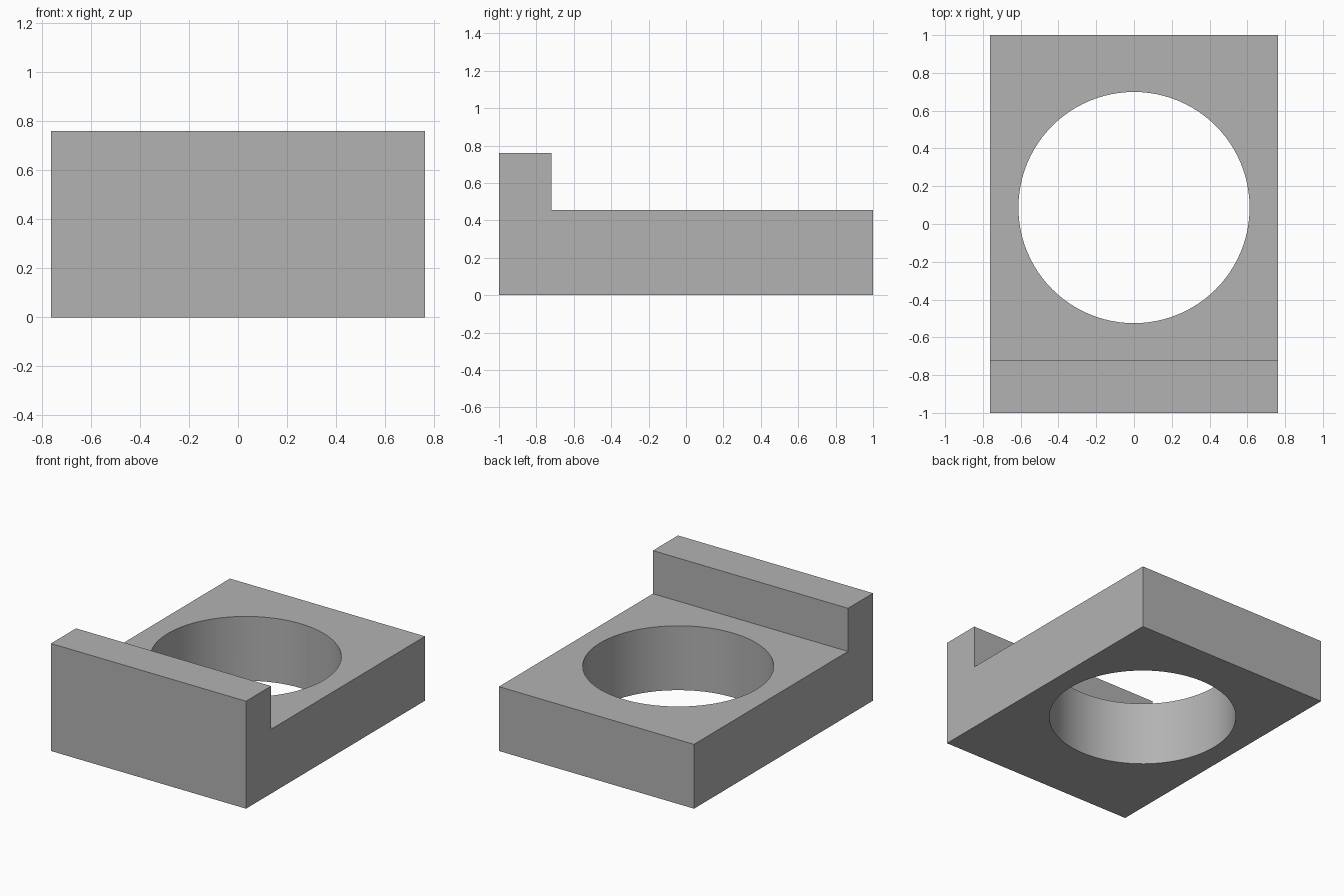
import bpy
import bmesh
from math import radians

if "Cube" in bpy.data.objects:
    bpy.data.objects.remove(bpy.data.objects["Cube"], do_unlink=True)

HALF_WIDTH = 0.763
HALF_LENGTH = 1.0
PLATE_TOP = 0.455
LIP_TOP = 0.76
LIP_BACK = -0.72
HOLE_Y = 0.087
HOLE_RADIUS = 0.612

# Plain grey material
grey = bpy.data.materials.new("plain_grey")
grey.use_nodes = True
colour = (0.448, 0.448, 0.448, 1)
grey.diffuse_color = colour
grey.node_tree.nodes["Principled BSDF"].inputs["Base Color"].default_value = colour

# L-shaped side profile extruded across the width
profile = [
    (-HALF_LENGTH, 0), (HALF_LENGTH, 0), (HALF_LENGTH, PLATE_TOP),
    (LIP_BACK, PLATE_TOP), (LIP_BACK, LIP_TOP), (-HALF_LENGTH, LIP_TOP),
]
bm = bmesh.new()
side = bm.faces.new([bm.verts.new((-HALF_WIDTH, y, z)) for y, z in profile])
extruded = bmesh.ops.extrude_face_region(bm, geom=[side])["geom"]
moved = [v for v in extruded if isinstance(v, bmesh.types.BMVert)]
bmesh.ops.translate(bm, verts=moved, vec=(2 * HALF_WIDTH, 0, 0))
bmesh.ops.recalc_face_normals(bm, faces=bm.faces)
mesh = bpy.data.meshes.new("stepped_block")
bm.to_mesh(mesh)
bm.free()
mesh.materials.append(grey)
block = bpy.data.objects.new("stepped_block", mesh)
bpy.context.collection.objects.link(block)

# Round through hole
bpy.ops.mesh.primitive_cylinder_add(
    vertices=96, radius=HOLE_RADIUS, depth=2, location=(0, HOLE_Y, PLATE_TOP / 2))
cutter = bpy.context.object
cutter.name = "hole_cutter"
cutter.data.materials.append(grey)
hole = block.modifiers.new("round_hole", 'BOOLEAN')
hole.operation = 'DIFFERENCE'
hole.solver = 'EXACT'
hole.object = cutter

# Apply the cut, then smooth the bore while keeping edges sharp
bpy.ops.object.select_all(action='DESELECT')
block.select_set(True)
bpy.context.view_layer.objects.active = block
bpy.ops.object.modifier_apply(modifier=hole.name)
bpy.data.objects.remove(cutter, do_unlink=True)
bpy.ops.object.shade_smooth_by_angle(angle=radians(30))
